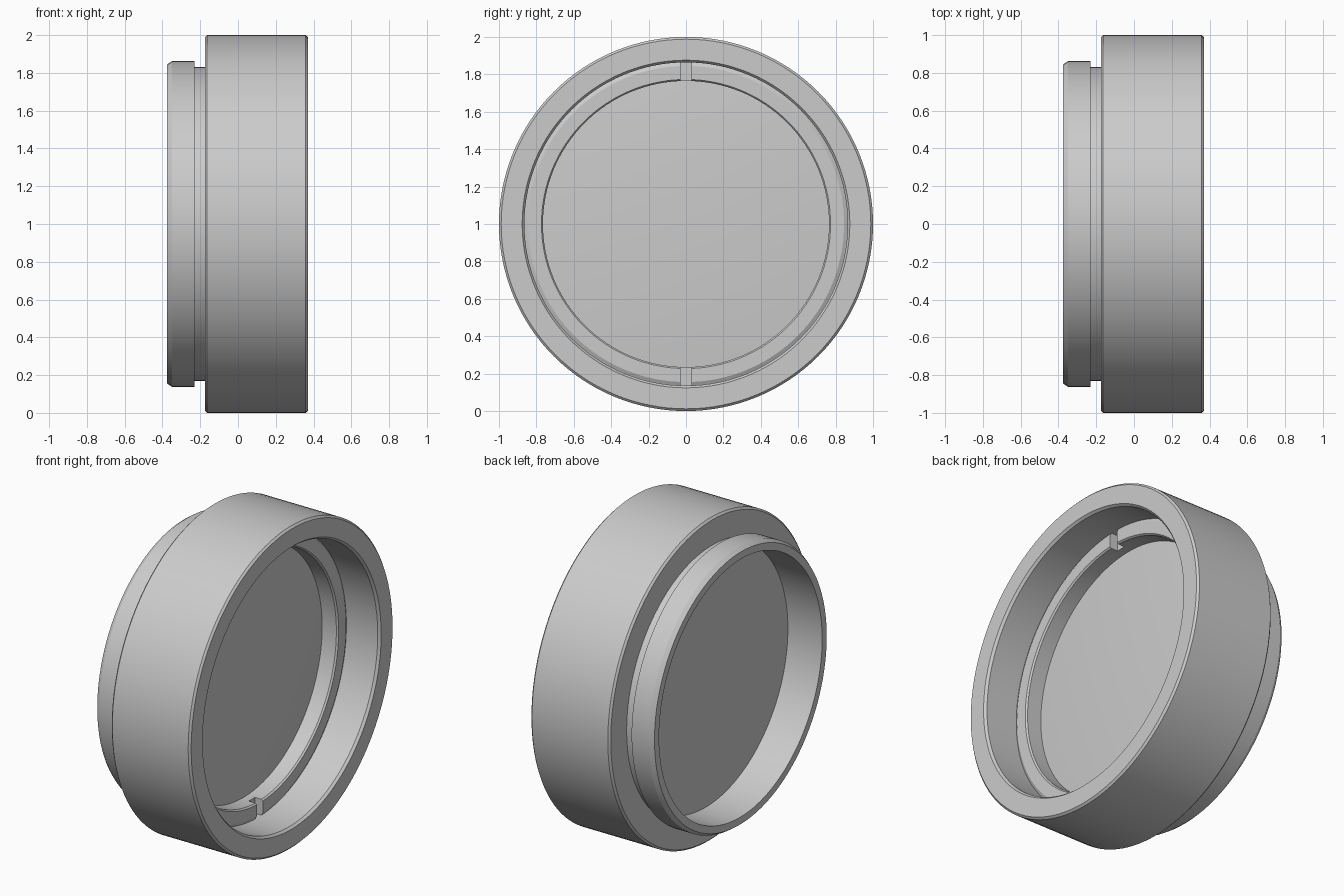
import bpy, bmesh, math
from mathutils import Matrix

cube = bpy.data.objects.get("Cube")
if cube:
    bpy.data.objects.remove(cube, do_unlink=True)

SEGMENTS = 128
grey = bpy.data.materials.new("neutral grey")
grey.use_nodes = True
colour = (0.6, 0.6, 0.6, 1)
grey.diffuse_color = colour
grey.node_tree.nodes["Principled BSDF"].inputs["Base Color"].default_value = colour


def add_object(name, bm):
    bmesh.ops.recalc_face_normals(bm, faces=bm.faces)
    mesh = bpy.data.meshes.new(name)
    bm.to_mesh(mesh)
    bm.free()
    mesh.materials.append(grey)
    obj = bpy.data.objects.new(name, mesh)
    bpy.context.collection.objects.link(obj)
    return obj


def lathe(name, profile, closed=True):
    """Revolve (x, radius) points about the x axis through z = 1."""
    bm = bmesh.new()
    verts = [bm.verts.new((x, 0, r)) for x, r in profile]
    pairs = list(zip(verts, verts[1:]))
    if closed:
        pairs.append((verts[-1], verts[0]))
    edges = [bm.edges.new(p) for p in pairs]
    bmesh.ops.spin(bm, geom=verts + edges, cent=(0, 0, 0), axis=(1, 0, 0),
                   angle=math.tau, steps=SEGMENTS)
    bmesh.ops.remove_doubles(bm, verts=bm.verts, dist=0.0001)
    bmesh.ops.translate(bm, verts=bm.verts, vec=(0, 0, 1))
    return add_object(name, bm)


def smooth(obj):
    bpy.ops.object.select_all(action='DESELECT')
    obj.select_set(True)
    bpy.context.view_layer.objects.active = obj
    bpy.ops.object.shade_smooth_by_angle(angle=math.radians(25))


# Wide barrel with chamfered rims, a narrow neck and a rear flange
housing = lathe("housing", [
    (-0.375, 0.80), (-0.375, 0.845), (-0.35, 0.862), (-0.23, 0.862),
    (-0.23, 0.832), (-0.175, 0.832), (-0.175, 0.988), (-0.163, 1.0),
    (0.358, 1.0), (0.37, 0.988), (0.37, 0.876), (0.355, 0.864),
    (0.04, 0.864), (0.04, 0.80)])

# Retaining ring seated inside the front bore
ring = lathe("retaining_ring", [
    (0.04, 0.765), (0.14, 0.765), (0.15, 0.773), (0.15, 0.845),
    (0.14, 0.864), (0.04, 0.864)])

# Glass disc: shallow dome in front, flat behind
RADIUS, BULGE = 0.80, 0.03
dome = [(0.04 + BULGE * (1 - (i / 8) ** 2), RADIUS * i / 8) for i in range(9)]
glass = lathe("glass", dome + [(-0.14, RADIUS), (-0.14, 0)], closed=False)

# Spanner notches at the top and bottom of the retaining ring
bm = bmesh.new()
for side in (-1, 1):
    bmesh.ops.create_cube(bm, size=1, matrix=Matrix.Translation((0.15, 0, 1 + side * 0.815))
                          @ Matrix.Diagonal((0.11, 0.06, 0.14, 1)))
cutter = add_object("notch_cutter", bm)
cutter.hide_render = True
cut = ring.modifiers.new("notches", 'BOOLEAN')
cut.operation = 'DIFFERENCE'
cut.solver = 'EXACT'
cut.object = cutter
bpy.ops.object.select_all(action='DESELECT')
bpy.context.view_layer.objects.active = ring
ring.select_set(True)
bpy.ops.object.modifier_apply(modifier=cut.name)
bpy.data.objects.remove(cutter, do_unlink=True)

for part in (housing, ring, glass):
    smooth(part)
